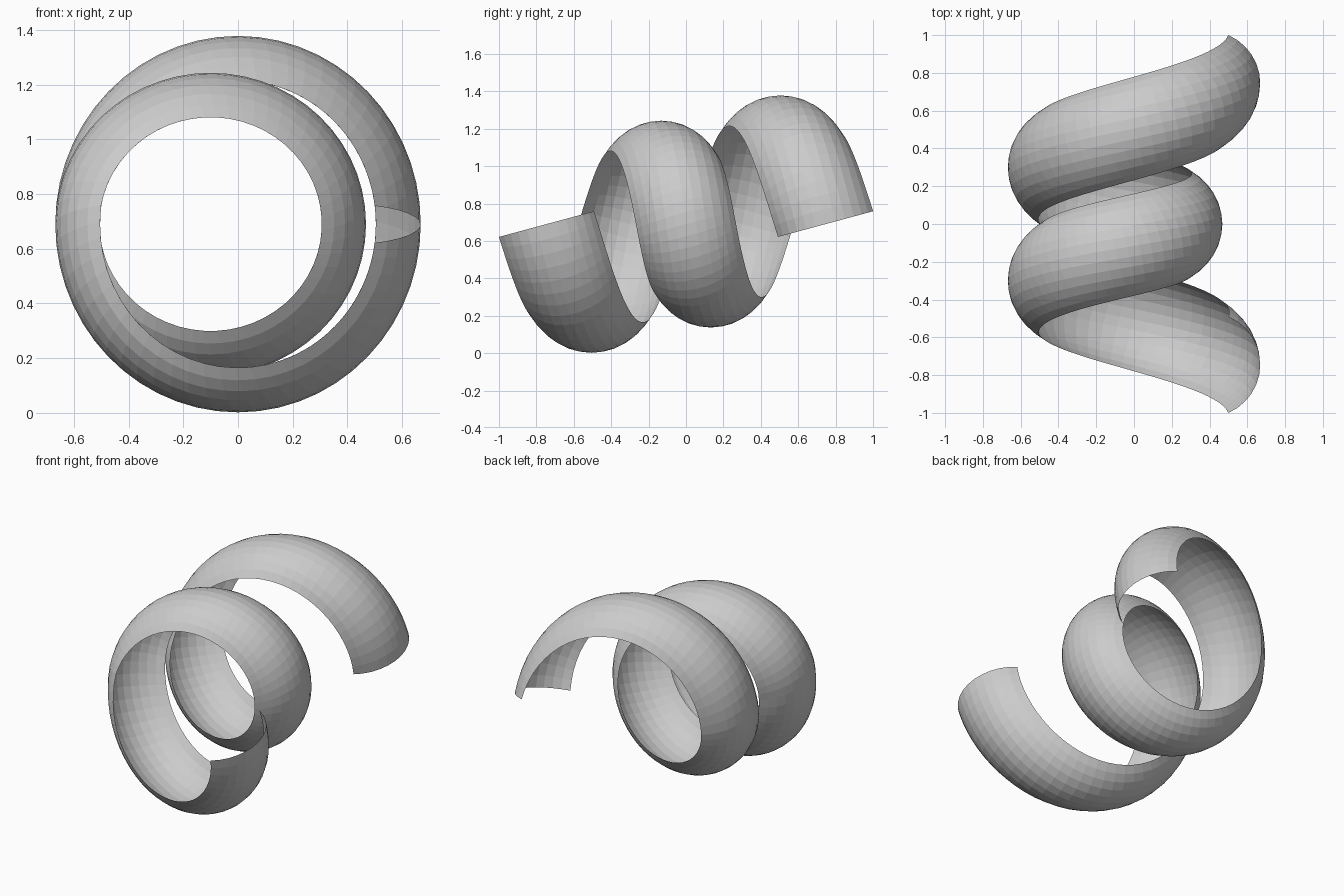
import bpy, bmesh
from math import sin, cos, pi, atan2, hypot
from mathutils import Vector

if "Cube" in bpy.data.objects:
    bpy.data.objects.remove(bpy.data.objects["Cube"])

SEGMENTS = 112        # steps along the two turns
SIDES = 12            # facets across the curved band
HALF_WIDTH, BULGE = 0.2635, 0.168
MID_Z = 0.69
TILT = 0.27           # lean of the cross-section along the coil

# Cross-section: shallow circular arc, as (across, outward) pairs
radius = (HALF_WIDTH**2 + BULGE**2) / (2 * BULGE)
half_angle = atan2(HALF_WIDTH, radius - BULGE)
profile = []
for j in range(SIDES + 1):
    a = half_angle * (2 * j / SIDES - 1)
    profile.append((radius * sin(a), radius * cos(a) - (radius - BULGE)))


def coil_frame(phi):
    """Centre line point, outward direction and across direction."""
    middle = pi < phi < 3 * pi
    cx, rx, rz = (-0.1, 0.4, 0.385) if middle else (0.0, 0.5, 0.52)
    s = (phi - 2 * pi) / (pi / 2)
    y = 0.1145 * s + 0.018 * s * abs(s)      # tighter spacing in the middle
    point = Vector((cx + rx * cos(phi), y, MID_Z - rz * sin(phi)))
    out = Vector((cos(phi) / rx, 0, -sin(phi) / rz)).normalized()
    along = Vector((-rx * sin(phi), 0, -rz * cos(phi))).normalized()
    across = (Vector((0, 1, 0)) - along * TILT).normalized()
    return point, out, across


# Sweep the arc along the spiral
bm = bmesh.new()
rows = []
for i in range(SEGMENTS + 1):
    p, out, across = coil_frame(4 * pi * i / SEGMENTS)
    rows.append([bm.verts.new(p + across * u + out * v) for u, v in profile])
for r0, r1 in zip(rows, rows[1:]):
    for j in range(SIDES):
        bm.faces.new((r0[j], r0[j + 1], r1[j + 1], r1[j]))
bm.normal_update()

# Make the faces point to the outside of the coil
mid = rows[0][SIDES // 2].link_faces[0]
if mid.normal.x < 0:
    bmesh.ops.reverse_faces(bm, faces=bm.faces[:])

mesh = bpy.data.meshes.new("spiral_band")
bm.to_mesh(mesh)
bm.free()
band = bpy.data.objects.new("spiral_band", mesh)
bpy.context.collection.objects.link(band)
